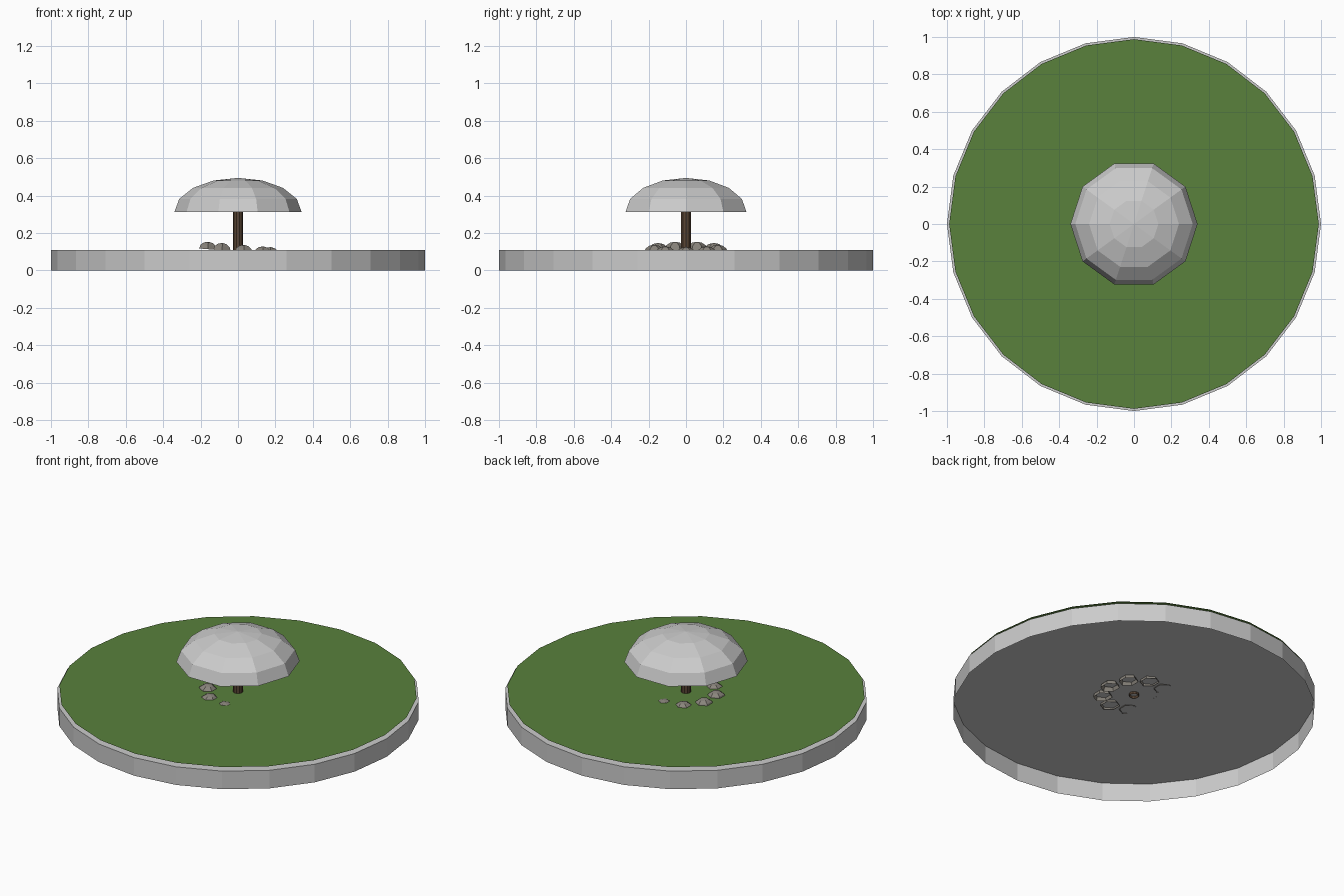
import bpy, bmesh
from math import sin, cos, pi, radians
from mathutils import Matrix

if "Cube" in bpy.data.objects:
    bpy.data.objects.remove(bpy.data.objects["Cube"])


def material(name, rgb):
    m = bpy.data.materials.new(name)
    m.diffuse_color = (*rgb, 1)
    m.use_nodes = True
    m.node_tree.nodes["Principled BSDF"].inputs["Base Color"].default_value = m.diffuse_color
    return m


def finish(name, bm, mat=None):
    bmesh.ops.recalc_face_normals(bm, faces=bm.faces)
    me = bpy.data.meshes.new(name)
    bm.to_mesh(me)
    bm.free()
    ob = bpy.data.objects.new(name, me)
    bpy.context.collection.objects.link(ob)
    if mat:
        me.materials.append(mat)
    return ob


def lathe(name, profile, sides, mat=None, turn=0.0):
    """Revolve (radius, z) points; a zero radius closes to a single point, ends stay open."""
    bm = bmesh.new()
    rings = []
    for r, z in profile:
        n = sides if r > 0 else 1
        rings.append([bm.verts.new((r * cos(turn + 2 * pi * i / sides),
                                    r * sin(turn + 2 * pi * i / sides), z))
                      for i in range(n)])
    for a, b in zip(rings, rings[1:]):
        for i in range(sides):
            j = (i + 1) % sides
            if len(b) == 1:
                bm.faces.new((a[i], a[j], b[0]))
            else:
                bm.faces.new((a[i], a[j], b[j], b[i]))
    ob = finish(name, bm, mat)
    # open shells: make sure the outside points away from the axis
    me = ob.data
    p = me.polygons[0]
    if p.normal.dot(p.center) < 0 and profile[0][0] > 0:
        me.flip_normals()
    return ob


def dome(radius, height, rings, z=0.0):
    pts = [(radius * cos(pi / 2 * k / rings), z + height * sin(pi / 2 * k / rings))
           for k in range(rings)]
    return pts + [(0, z + height)]


grass_mat = material("grass_green", (0.10, 0.22, 0.045))
wood_mat = material("wood_brown", (0.10, 0.06, 0.035))
stone_mat = material("stone_grey", (0.25, 0.23, 0.20))

# Base: drum with a top but no bottom
lathe("base", [(1, 0), (1, 0.11), (0, 0.11)], 24)

# Grass: thin sheet hovering just above the base
bm = bmesh.new()
bmesh.ops.create_circle(bm, cap_ends=True, segments=24, radius=0.988,
                        matrix=Matrix.Translation((0, 0, 0.129)))
grass = finish("grass", bm, grass_mat)
# align the corners with those of the base
if grass.data.polygons[0].normal.z < 0:
    grass.data.flip_normals()

# Post and canopy
lathe("post", [(0.027, 0.095), (0.027, 0.48), (0, 0.48)], 10, wood_mat)
lathe("canopy", dome(0.34, 0.182, 4, 0.313), 10)

# Ring of half-buried stones, sinking towards +x
for i in range(9):
    a = radians(40 * i)
    x, y = 0.172 * cos(a), 0.172 * sin(a)
    stone = lathe(f"stone_{i + 1}", dome(0.054, 0.04, 3), 6, stone_mat, radians(30))
    stone.location = (x, y, 0.10 - 0.085 * x)
    stone.rotation_euler = (0, radians(4.9), 0)
